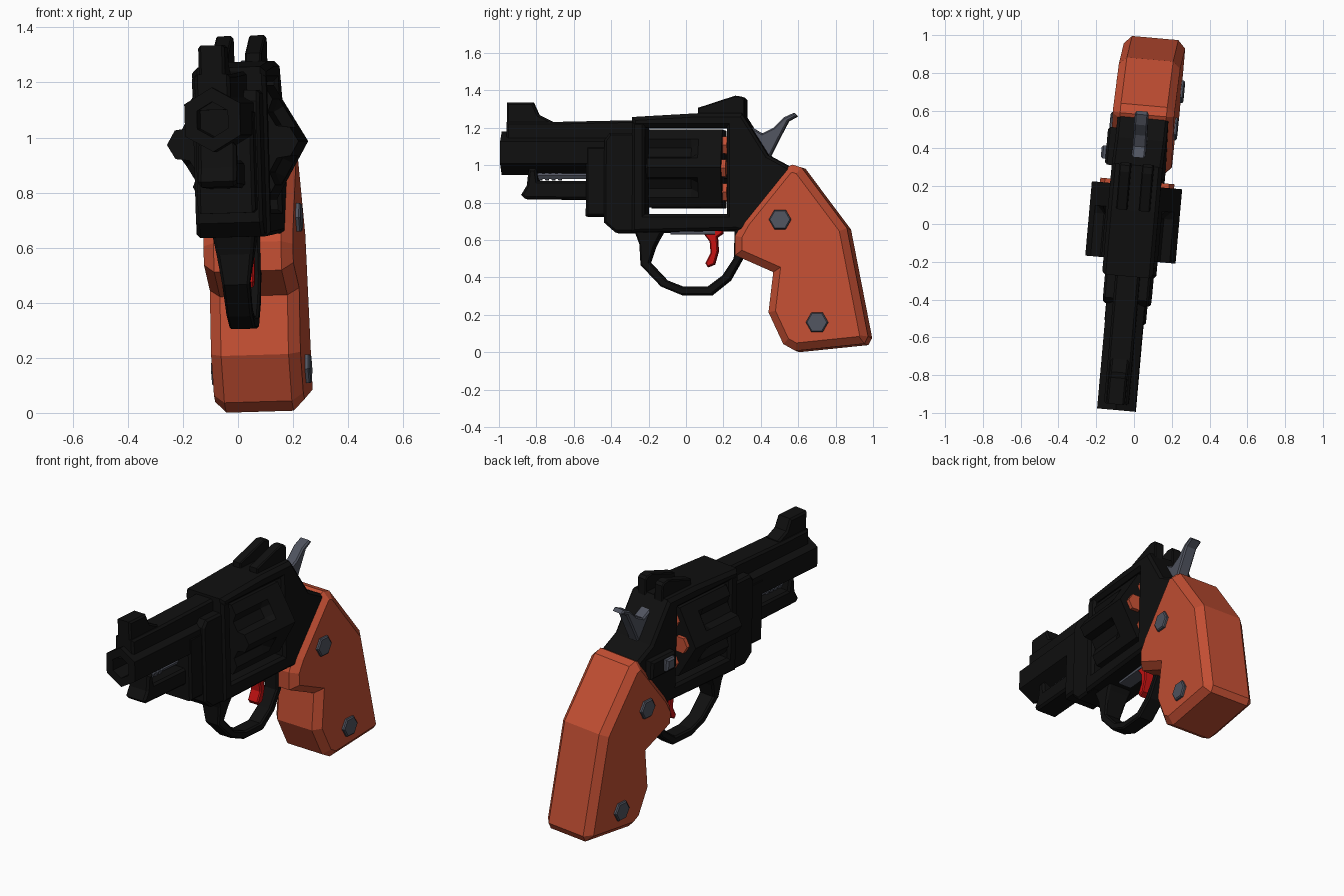
import bpy, bmesh
from math import sin, cos, pi, radians
from mathutils import Matrix, Vector

if "Cube" in bpy.data.objects:
    bpy.data.objects.remove(bpy.data.objects["Cube"])


def material(name, rgb):
    mat = bpy.data.materials.new(name)
    mat.use_nodes = True
    colour = (*rgb, 1)
    mat.diffuse_color = colour
    shader = next(n for n in mat.node_tree.nodes if n.type == "BSDF_PRINCIPLED")
    shader.inputs["Base Color"].default_value = colour
    shader.inputs["Roughness"].default_value = .8
    return mat


BLACK = material("gunmetal black", (.005, .005, .005))
ORANGE = material("burnt orange", (.55, .078, .033))
GREY = material("steel grey", (.08, .088, .115))
RED = material("trigger red", (.55, .006, .006))

# The whole model is turned and rolled slightly about its middle
PIVOT = Vector((0, 0, .7))
POSE = (Matrix.Translation(PIVOT + Vector((.006, 0, 0)))
        @ Matrix.Rotation(radians(-5.1), 4, "Z")
        @ Matrix.Rotation(radians(-1.7), 4, "Y")
        @ Matrix.Translation(-PIVOT))


def finish(bm, name, mat):
    bmesh.ops.recalc_face_normals(bm, faces=bm.faces)
    mesh = bpy.data.meshes.new(name)
    bm.to_mesh(mesh)
    bm.free()
    mesh.materials.append(mat)
    obj = bpy.data.objects.new(name, mesh)
    bpy.context.collection.objects.link(obj)
    obj.matrix_world = POSE
    return obj


def plate(name, outline, half, mat, chamfer=0, x=0):
    """Side outline of (y, z) points, thickened along x, with chamfered rims."""
    bm = bmesh.new()
    sides = []
    for s in (-1, 1):
        verts = [bm.verts.new((s * (half - chamfer), y, z)) for y, z in outline]
        sides.append((s, verts, bm.faces.new(verts)))
    (_, a, _), (_, b, _) = sides
    for i in range(len(a)):
        bm.faces.new((a[i - 1], a[i], b[i], b[i - 1]))
    bmesh.ops.recalc_face_normals(bm, faces=bm.faces)
    if chamfer:
        caps = [cap for _, _, cap in sides]
        bmesh.ops.inset_region(bm, faces=caps, thickness=chamfer,
                               use_boundary=True, use_even_offset=True)
        for s, _, cap in sides:
            for v in cap.verts:
                v.co.x = s * half
    bmesh.ops.translate(bm, verts=bm.verts, vec=(x, 0, 0))
    return finish(bm, name, mat)


def box(y0, y1, z0, z1):
    return [(y0, z0), (y1, z0), (y1, z1), (y0, z1)]


def ring(radius, turn=0, sides=6):
    return [(radius * cos(2 * pi * i / sides + turn),
             radius * sin(2 * pi * i / sides + turn)) for i in range(sides)]


def loft(name, sections, mat, x=0, z=0):
    """Sections are (y, [(x, z), ...]) joined end to end along y."""
    bm = bmesh.new()
    loops = [[bm.verts.new((x + px, y, z + pz)) for px, pz in pts] for y, pts in sections]
    for a, b in zip(loops, loops[1:]):
        for i in range(len(a)):
            bm.faces.new((a[i - 1], a[i], b[i], b[i - 1]))
    bm.faces.new(loops[0])
    bm.faces.new(loops[-1])
    return finish(bm, name, mat)


# Barrel with a hexagonal bore, sight rib and front sight
outer, bore = ring(.117, pi / 2), ring(.065, pi / 2)
loft("barrel", [(-.85, bore), (-.99, bore), (-.99, outer), (-.25, outer)], BLACK, z=1.065)
plate("barrel_rib", [(-.96, 1.1), (-.25, 1.1), (-.25, 1.24), (-.72, 1.23),
                     (-.96, 1.23)], .065, BLACK, .012)
plate("front_sight", [(-.96, 1.15), (-.72, 1.15), (-.72, 1.235), (-.79, 1.27),
                      (-.82, 1.335), (-.96, 1.335)], .048, BLACK, .01)

# Lug under the barrel, stepped back to the frame
plate("barrel_lug", [(-.84, .98), (-.85, .89), (-.88, .84), (-.86, .82), (-.5, .815),
                     (-.5, .915), (-.79, .915), (-.8, .98)], .07, BLACK, .012)
plate("lug_block", box(-.53, -.38, .725, 1.1), .105, BLACK, .012)
plate("frame_nose", [(-.43, .69), (-.37, .638), (-.22, .638), (-.22, 1.17),
                     (-.4, 1.17), (-.43, 1.13)], .122, BLACK, .012)

# Ejector rod with collars
loft("ejector_rod", [(-.8, ring(.021)), (-.5, ring(.021))], GREY, z=.944)
for k in range(4):
    y = -.79 + k * .035
    loft("ejector_collar", [(y, ring(.028)), (y + .018, ring(.028))], GREY, z=.944)

# Frame around the open window
plate("frame", [(-.28, .638), (.28, .65), (.5, .6), (.58, .98), (.45, 1.05), (.33, 1.24),
                (.31, 1.27), (.23, 1.27), (.23, .735), (-.21, .735),
                (-.21, 1.23), (-.28, 1.23)], .135, BLACK, .015)
plate("top_strap", [(-.28, 1.2), (.31, 1.2), (.31, 1.275), (.07, 1.275), (-.28, 1.255)],
      .135, BLACK, .02)
for side in (-1, 1):
    plate("rear_sight", [(.07, 1.25), (.32, 1.25), (.32, 1.35), (.305, 1.365),
                         (.27, 1.37), (.07, 1.305)], .03, BLACK, .006, x=side * .06)


# Cylinder: hexagonal at the back, with flutes cut into the front
def cylinder_section(depth):
    corners = [Vector(p) for p in ring(.24)]
    pts = []
    for a, b in zip(corners, corners[1:] + corners[:1]):
        inward = -(a + b).normalized()
        for t, d in ((0, 0), (.25, 0), (.38, depth), (.62, depth), (.75, 0)):
            pts.append(tuple(a.lerp(b, t) + inward * d))
    return pts


fluted, plain = cylinder_section(.04), cylinder_section(0)
loft("cylinder", [(-.19, fluted), (.04, fluted), (.08, plain), (.205, plain)], BLACK, z=.98)
loft("cylinder_pin", [(-.24, ring(.06)), (.25, ring(.06))], BLACK, z=.98)
for px, pz in ring(.145):
    loft("cartridge", [(.2, ring(.052)), (.228, ring(.052))], ORANGE, x=px, z=.98 + pz)

# Cylinder latch on one side
plate("latch_base", box(.3, .5, .87, .98), .03, BLACK, .012, x=-.15)
plate("latch_button", box(.33, .4, .895, .965), .03, GREY, .01, x=-.175)

# Hammer
plate("hammer", [(.34, 1.21), (.41, 1.17), (.47, 1.2), (.525, 1.255), (.58, 1.28),
                 (.598, 1.262), (.55, 1.235), (.5, 1.14), (.455, 1.05), (.46, .98),
                 (.34, 1.02)], .036, GREY, .008)

# Trigger guard, flaring where it meets the frame
guard = plate("trigger_guard", [
    (-.27, .645), (-.245, .575), (-.24, .465), (-.13, .35), (-.02, .305), (.14, .305),
    (.24, .385), (.305, .5), (.305, .65), (.265, .65), (.26, .5), (.2, .41), (.12, .35),
    (-.01, .35), (-.1, .385), (-.19, .48), (-.165, .56), (-.14, .61), (-.12, .645)],
    .047, BLACK, .008)
for v in guard.data.vertices:
    if v.co.y < -.1 and v.co.z > .45:
        v.co.x *= 1 + 3.3 * (v.co.z - .45)

# Trigger and its mounting strip
plate("trigger_mount", box(-.08, .16, .63, .66), .04, GREY)
plate("trigger", [(0, .66), (.2, .66), (.2, .635), (.17, .615), (.175, .54), (.155, .47),
                  (.12, .455), (.107, .475), (.135, .53), (.13, .59), (.1, .63), (0, .645)],
      .036, RED, .006)

# Grip with a wide chamfer and hexagonal bolts
plate("grip", [(.58, 1.0), (.63, .985), (.875, .66), (.99, .08), (.97, .042), (.6, .004),
               (.535, .04), (.455, .21), (.48, .425), (.275, .515), (.275, .62),
               (.32, .7), (.55, .985)], .163, ORANGE, .04)
for y, z in ((.52, .705), (.72, .155)):
    for side in (-1, 1):
        plate("grip_bolt", [(y + dy, z + dz) for dy, dz in ring(.06)], .015, GREY, .006,
              x=side * .165)
